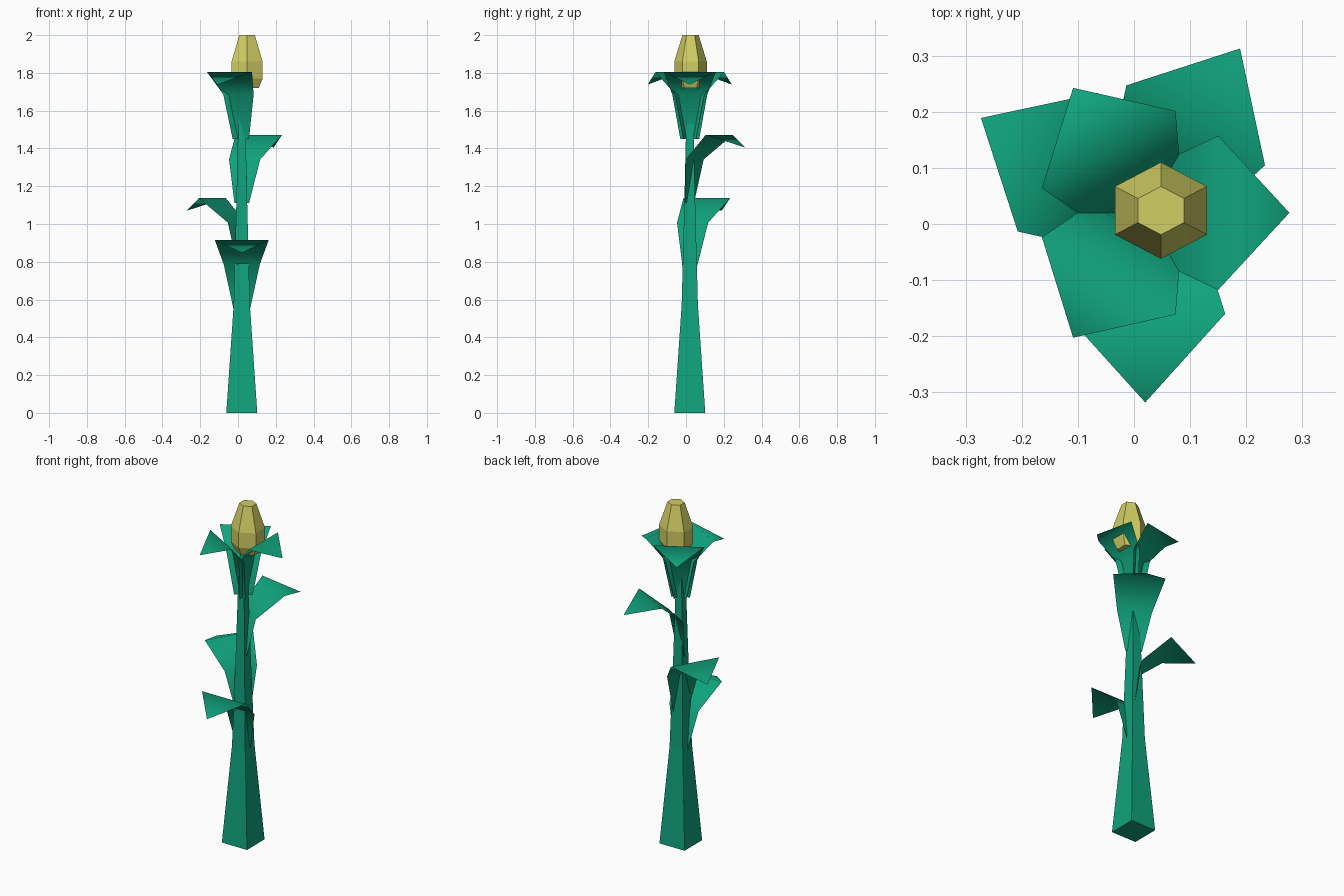
import bpy, bmesh, math
from mathutils import Vector

if "Cube" in bpy.data.objects:
    bpy.data.objects.remove(bpy.data.objects["Cube"], do_unlink=True)

AXIS = Vector((0.02, 0.02, 0))


def make_material(name, color):
    mat = bpy.data.materials.new(name)
    mat.use_nodes = True
    mat.diffuse_color = color
    mat.node_tree.nodes["Principled BSDF"].inputs["Base Color"].default_value = color
    return mat


green = make_material("leaf green", (0.005, 0.37, 0.205, 1))
yellow = make_material("bud yellow", (0.64, 0.62, 0.125, 1))


def finish(bm, name, mat, smooth=False):
    mesh = bpy.data.meshes.new(name)
    bm.to_mesh(mesh)
    bm.free()
    mesh.materials.append(mat)
    for poly in mesh.polygons:
        poly.use_smooth = smooth
    obj = bpy.data.objects.new(name, mesh)
    bpy.context.collection.objects.link(obj)


def loft(name, mat, center, sides, start, rings, x_scale=1.0):
    """Closed solid from (height, radius) rings."""
    bm = bmesh.new()
    loops = []
    for z, r in rings:
        angles = [start + math.tau * i / sides for i in range(sides)]
        loops.append([bm.verts.new((center.x + r * x_scale * math.cos(a),
                                    center.y + r * math.sin(a), z)) for a in angles])
    for low, high in zip(loops, loops[1:]):
        for i in range(sides):
            j = (i + 1) % sides
            bm.faces.new((low[i], low[j], high[j], high[i]))
    bm.faces.new(loops[0][::-1])
    bm.faces.new(loops[-1])
    finish(bm, name, mat)


def leaf(name, degrees, top, profile, tip):
    """Folded strip from (radius, drop, width) rows, ending in a point."""
    a = math.radians(degrees)
    out = Vector((math.cos(a), math.sin(a), 0))
    side = Vector((-out.y, out.x, 0))
    bm = bmesh.new()
    rows = []
    for r, drop, width in profile:
        mid = AXIS + out * r + Vector((0, 0, top - drop))
        rows.append([bm.verts.new(mid + side * s * width / 2) for s in (-1, 1)])
    for low, high in zip(rows, rows[1:]):
        bm.faces.new((low[0], high[0], high[1], low[1]))
    point = bm.verts.new(AXIS + out * tip[0] + Vector((0, 0, top - tip[1])))
    bm.faces.new((rows[-1][0], point, rows[-1][1]))
    finish(bm, name, green, smooth=True)


# Tapered square stem
root2 = math.sqrt(2)
loft("stem", green, AXIS, 4, math.pi / 4,
     [(z, h * root2) for z, h in
      ((0, 0.082), (0.57, 0.043), (1.1, 0.029), (1.45, 0.021), (1.72, 0.012))])

# Leaves along the stem
stem_leaf = [(0.0, 0.36, 0.09), (0.03, 0.13, 0.19), (0.18, 0.0, 0.285)]
for name, degrees, top in (("lower_leaf", 270, 0.915),
                           ("middle_leaf", 150, 1.137),
                           ("upper_leaf", 60, 1.472)):
    leaf(name, degrees, top, stem_leaf, (0.338, 0.067))

# Ring of three leaves under the bud
bud_leaf = [(0.01, 0.355, 0.1), (0.035, 0.12, 0.185), (0.13, 0.0, 0.275)]
for i in range(3):
    leaf(f"bud_leaf_{i + 1}", 120 * i, 1.805, bud_leaf, (0.257, 0.067))

# Six-sided closed bud
loft("bud", yellow, Vector((0.048, 0.024, 0)), 6, math.pi / 2,
     [(1.72, 0.065), (1.77, 0.086), (1.86, 0.086), (2.0, 0.043)], x_scale=1.1)
